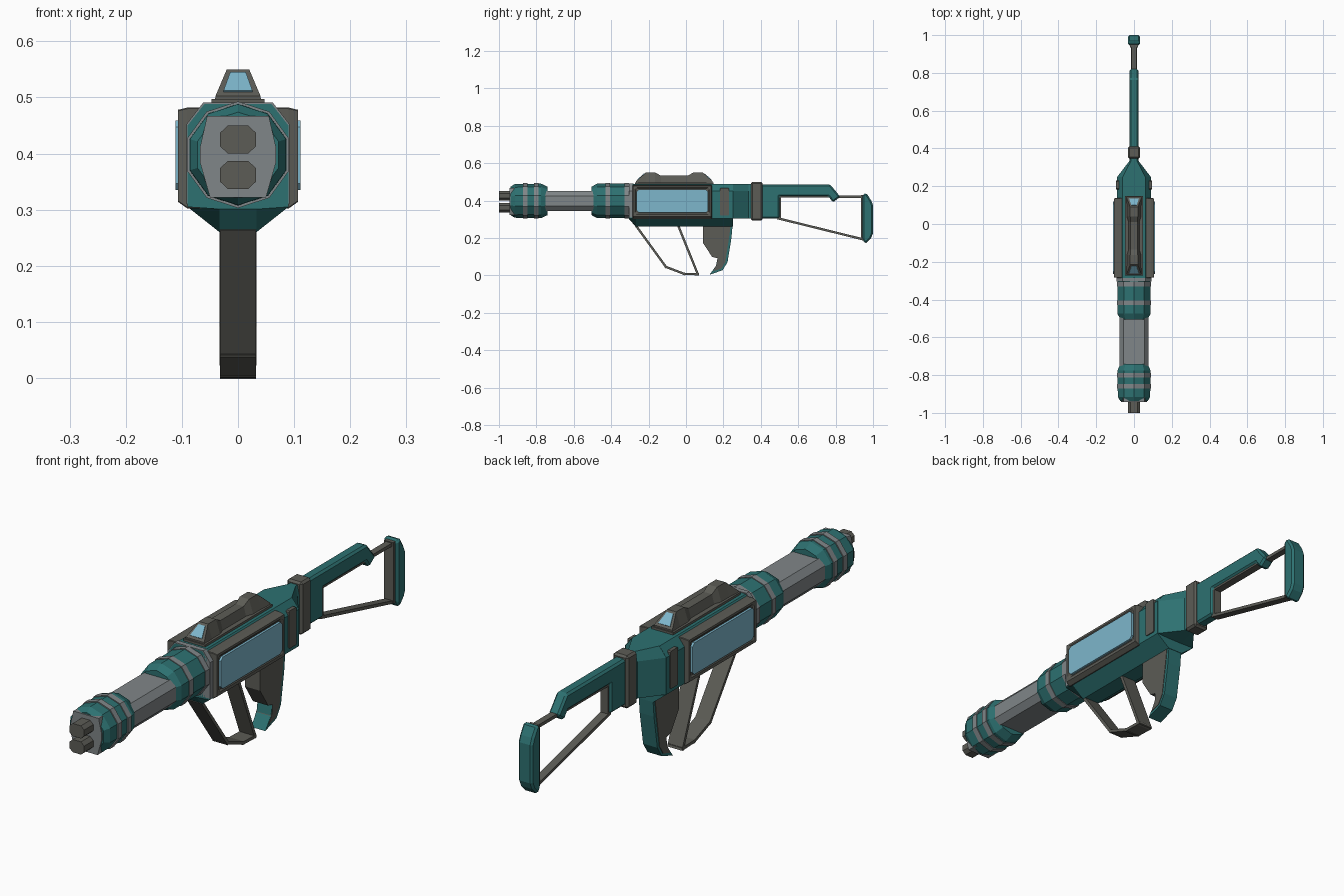
import bpy, bmesh, math
from mathutils import Vector

if "Cube" in bpy.data.objects:
    bpy.data.objects.remove(bpy.data.objects["Cube"])


def material(name, r, g, b):
    m = bpy.data.materials.new(name)
    m.diffuse_color = (r, g, b, 1)
    m.use_nodes = True
    m.node_tree.nodes["Principled BSDF"].inputs["Base Color"].default_value = m.diffuse_color
    return m


TEAL = material("teal", 0.026, 0.165, 0.165)
DARK = material("dark_grey", 0.107, 0.107, 0.093)
LIGHT = material("light_grey", 0.216, 0.238, 0.246)
GLASS = material("blue_glass", 0.205, 0.468, 0.60)


def loft(name, rings, mat, bevel=0):
    """Skin a list of equal-length point rings and cap both ends."""
    bm = bmesh.new()
    vs = [[bm.verts.new(p) for p in ring] for ring in rings]
    n = len(vs[0])
    for a, b in zip(vs, vs[1:]):
        for i in range(n):
            j = (i + 1) % n
            bm.faces.new((a[i], a[j], b[j], b[i]))
    bm.faces.new(vs[0])
    bm.faces.new(vs[-1])
    bmesh.ops.recalc_face_normals(bm, faces=bm.faces[:])
    me = bpy.data.meshes.new(name)
    bm.to_mesh(me)
    bm.free()
    me.materials.append(mat)
    ob = bpy.data.objects.new(name, me)
    bpy.context.collection.objects.link(ob)
    if bevel:
        mod = ob.modifiers.new("chamfer", "BEVEL")
        mod.width = bevel
        mod.segments = 1
        mod.limit_method = "ANGLE"
    return ob


def prism(name, pts, hw, mat, bevel=0):
    """Side profile (y, z) given a half width in x."""
    return loft(name, [[(x, y, z) for y, z in pts] for x in (-hw, hw)], mat, bevel)


def box(name, hw, y0, y1, z0, z1, mat, bevel=0):
    return prism(name, [(y0, z0), (y1, z0), (y1, z1), (y0, z1)], hw, mat, bevel)


def lathe(name, profile, mat, n=10, zc=0.398):
    """Polygonal drum along y from (y, radius) pairs, with a vertex on top."""
    return loft(name, [[(r * math.sin(i * math.tau / n), y, zc + r * math.cos(i * math.tau / n))
                        for i in range(n)] for y, r in profile], mat)


def mirrored(half):
    """Complete an (x, z) half outline across x = 0."""
    return half + [(-x, z) for x, z in reversed(half)]


def section(half, y):
    return [(x, y, z) for x, z in mirrored(half)]


def strip(name, path, t, hw, mat):
    """Flat strap following a (y, z) path."""
    for k, (a, b) in enumerate(zip(path, path[1:])):
        a, b = Vector(a), Vector(b)
        d = (b - a).normalized()
        n = Vector((-d.y, d.x)) * t / 2
        e = d * t / 2
        prism(f"{name}_{k + 1}", [a - e + n, b + e + n, b + e - n, a - e - n], hw, mat)


# Twin muzzles and front face plate
for nm, z in (("upper", 0.425), ("lower", 0.362)):
    half = [(0.018, z + 0.025), (0.032, z + 0.012), (0.032, z - 0.012), (0.018, z - 0.025)]
    loft(f"{nm}_muzzle", [section(half, -1.0), section(half, -0.92)], DARK)
plate = [(0.055, 0.467), (0.068, 0.41), (0.068, 0.385), (0.05, 0.322)]
loft("muzzle_plate", [section(plate, -0.943), section(plate, -0.90)], LIGHT)

# Drums with raised bands, joined by the barrel tube
lathe("front_drum", [(-0.938, 0.076), (-0.915, 0.090), (-0.775, 0.092), (-0.74, 0.076)], TEAL)
lathe("rear_drum", [(-0.505, 0.076), (-0.475, 0.092), (-0.28, 0.092)], TEAL)
for i, y in enumerate((-0.86, -0.80, -0.418, -0.318)):
    lathe(f"drum_band_{i + 1}", [(y - 0.012, 0.095), (y + 0.012, 0.095)], LIGHT)
tube = [(0.055, 0.45), (0.077, 0.425), (0.077, 0.37), (0.055, 0.345)]
loft("barrel_tube", [section(tube, -0.76), section(tube, -0.48)], LIGHT)


# Receiver with wedge underside, and the tapering tail
def body(y, zb, s=1.0):
    return section([(0.06 * s, 0.488), (0.09 * s, 0.45), (0.09 * s, 0.305), (0.033 * s, zb)], y)


loft("receiver", [body(-0.305, 0.301), body(-0.268, 0.26), body(0.25, 0.26)], TEAL)
loft("receiver_tail", [body(0.248, 0.303), body(0.335, 0.303, 0.26), body(0.36, 0.303, 0.26)], TEAL)
collar = [(0.062, 0.491), (0.092, 0.452), (0.092, 0.31), (0.06, 0.31)]
loft("receiver_front_collar", [section(collar, -0.305), section(collar, -0.285)], LIGHT)


# Side screens and rear side panels
def rect(x, y0, y1, z0, z1, c):
    return [(x, y0 + c, z0), (x, y1 - c, z0), (x, y1, z0 + c), (x, y1, z1 - c),
            (x, y1 - c, z1), (x, y0 + c, z1), (x, y0, z1 - c), (x, y0, z0 + c)]


for nm, s in (("right", 1), ("left", -1)):
    loft(f"{nm}_screen_frame", [rect(s * 0.06, -0.285, 0.138, 0.302, 0.482, 0.002),
                                rect(s * 0.09, -0.285, 0.138, 0.302, 0.482, 0.002),
                                rect(s * 0.107, -0.283, 0.135, 0.314, 0.478, 0.002),
                                rect(s * 0.107, -0.272, 0.126, 0.326, 0.469, 0.008),
                                rect(s * 0.102, -0.266, 0.120, 0.332, 0.463, 0.008)], DARK)
    loft(f"{nm}_screen", [rect(s * 0.102, -0.264, 0.118, 0.335, 0.459, 0.012),
                          rect(s * 0.111, -0.264, 0.118, 0.335, 0.459, 0.012)], GLASS)
    loft(f"{nm}_side_panel", [rect(s * 0.08, 0.183, 0.23, 0.32, 0.468, 0.004),
                              rect(s * 0.094, 0.183, 0.23, 0.32, 0.468, 0.004)], DARK)

# Top sight: symmetric waisted ridge with a window on each end slope
box("sight_base", 0.047, -0.272, 0.147, 0.48, 0.497, DARK)
ends = [(-0.267, 0.042, 0.040, 0.503), (-0.215, 0.040, 0.020, 0.55),
        (-0.165, 0.040, 0.020, 0.55), (-0.135, 0.030, 0.018, 0.533)]
ends += [(-0.125 - y, a, b, z) for y, a, b, z in reversed(ends)]
loft("sight", [section([(a, 0.49), (b, z)], y) for y, a, b, z in ends], DARK)
for nm, flip in (("front", False), ("rear", True)):
    rings = []
    for off in (-0.003, 0.002):
        ring = []
        for x, t in ((-0.026, 0.15), (0.026, 0.15), (0.014, 0.85), (-0.014, 0.85)):
            y, z = -0.267 + 0.052 * t - off, 0.503 + 0.047 * t + off
            ring.append((x, -0.125 - y if flip else y, z))
        rings.append(ring)
    loft(f"sight_{nm}_window", rings, GLASS)

# Stock: collar, arm, liner, rods and butt plate
box("stock_collar", 0.033, 0.347, 0.41, 0.292, 0.499, DARK, 0.008)
prism("stock_arm", [(0.40, 0.487), (0.77, 0.487), (0.825, 0.42), (0.785, 0.39), (0.762, 0.422),
                    (0.50, 0.422), (0.50, 0.305), (0.40, 0.305)], 0.023, TEAL, 0.008)
box("stock_liner_top", 0.016, 0.495, 0.765, 0.415, 0.426, DARK)
box("stock_liner_front", 0.016, 0.495, 0.507, 0.30, 0.42, DARK)
strip("stock_upper_rod", [(0.80, 0.42), (0.945, 0.42)], 0.013, 0.013, DARK)
strip("stock_lower_rod", [(0.495, 0.304), (0.945, 0.193)], 0.012, 0.016, DARK)
box("butt_inner_plate", 0.02, 0.935, 0.955, 0.19, 0.43, DARK)
prism("butt_plate", [(0.945, 0.432), (0.965, 0.44), (0.99, 0.40), (1.0, 0.375), (1.0, 0.225),
                     (0.99, 0.20), (0.96, 0.168), (0.945, 0.19)], 0.031, TEAL, 0.008)

# Grip: teal hook with grey trigger block and side panels
prism("grip", [(0.17, 0.28), (0.25, 0.28), (0.243, 0.20), (0.222, 0.07), (0.195, 0.027),
               (0.125, 0.003), (0.16, 0.05), (0.17, 0.10)], 0.031, TEAL)
prism("grip_panel", [(0.09, 0.262), (0.238, 0.262), (0.23, 0.20), (0.21, 0.07), (0.188, 0.035),
                     (0.145, 0.022), (0.165, 0.06), (0.168, 0.092), (0.14, 0.098), (0.09, 0.175)],
      0.033, DARK)

# Trigger guard strap
strip("trigger_guard", [(-0.265, 0.262), (-0.107, 0.045), (-0.01, 0.008), (0.063, 0.006),
                        (-0.04, 0.262)], 0.012, 0.032, DARK)
